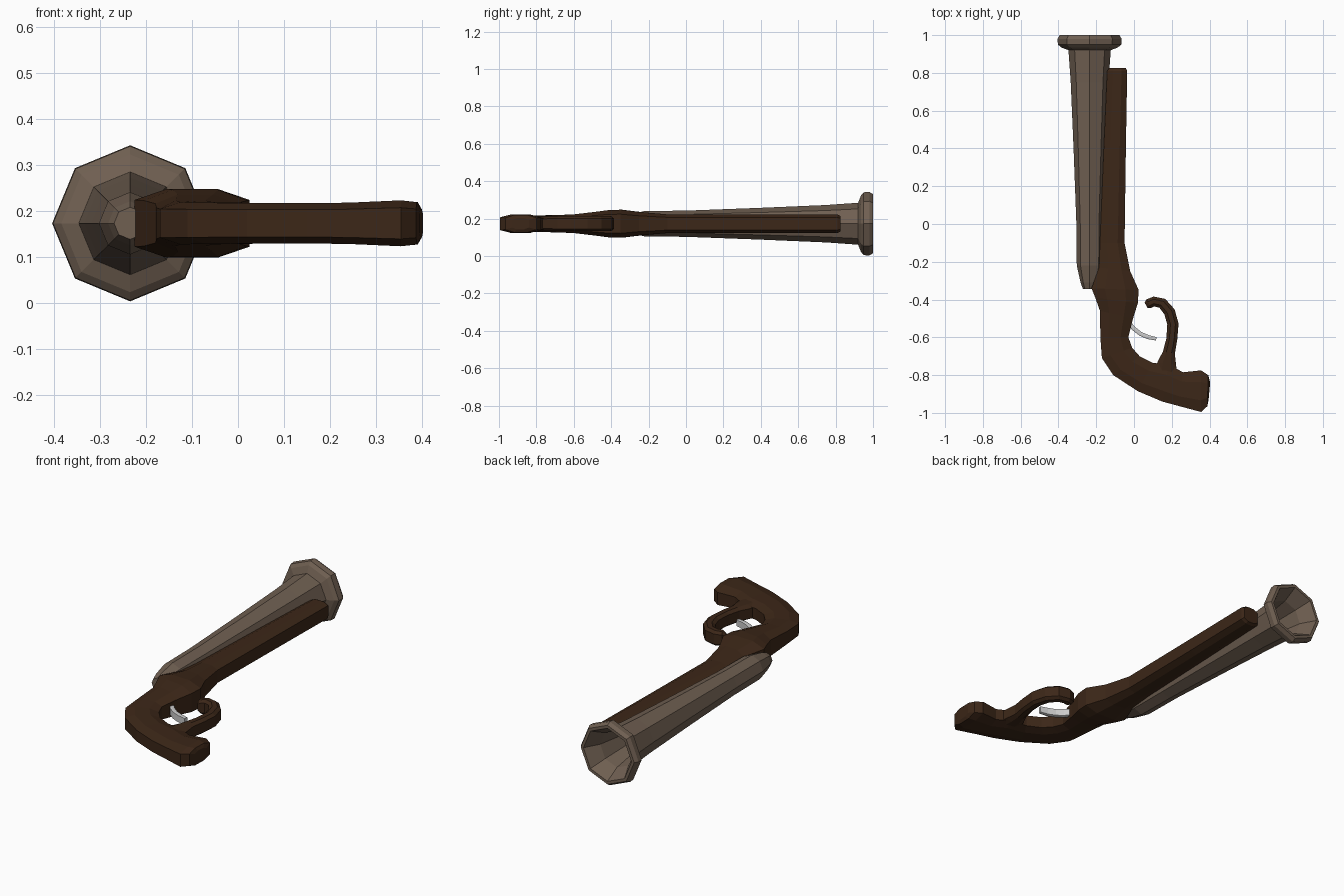
import bpy, bmesh, math

Z = 0.173  # height of the plane everything is centred on


def material(name, rgb):
    m = bpy.data.materials.new(name)
    m.diffuse_color = (*rgb, 1)
    return m


def loft(name, rings, mat, close=False):
    """Skin a list of vertex rings; cap both ends unless it closes on itself."""
    bm = bmesh.new()
    vs = [[bm.verts.new(p) for p in r] for r in rings]
    n = len(rings[0])
    pairs = list(zip(vs, vs[1:]))
    for a, b in pairs:
        for i in range(n):
            j = (i + 1) % n
            bm.faces.new((a[i], a[j], b[j], b[i]))
    bm.faces.new(vs[0])
    bm.faces.new(vs[-1])
    bmesh.ops.recalc_face_normals(bm, faces=bm.faces)
    me = bpy.data.meshes.new(name)
    bm.to_mesh(me)
    bm.free()
    me.materials.append(mat)
    ob = bpy.data.objects.new(name, me)
    bpy.context.collection.objects.link(ob)
    return ob


def section(lx, ly, rx, ry, h, side=0.68, inset=0.28):
    """Chamfered eight-sided section between a left and a right outline point."""
    shape = [(0, -side), (inset, -1), (1 - inset, -1), (1, -side),
             (1, side), (1 - inset, 1), (inset, 1), (0, side)]
    return [(lx + (rx - lx) * t, ly + (ry - ly) * t, Z + h * s) for t, s in shape]


def sweep(path, side=0.68):
    """Sections square to a path of (x, y, half width, half height)."""
    rings = []
    for i, (x, y, w, h) in enumerate(path):
        a, b = path[max(i - 1, 0)], path[min(i + 1, len(path) - 1)]
        dx, dy = b[0] - a[0], b[1] - a[1]
        d = math.hypot(dx, dy)
        nx, ny = -dy / d * w, dx / d * w
        rings.append(section(x + nx, y + ny, x - nx, y - ny, h, side))
    return rings


wood = material("dark_wood", (0.045, 0.02, 0.009))
metal = material("aged_metal", (0.16, 0.115, 0.083))
steel = material("steel", (0.6, 0.6, 0.6))

# Flared octagonal barrel: outside from breech to muzzle, then back down the bore
profile = [(-0.345, 0.035), (-0.31, 0.048), (-0.22, 0.068), (0.0, 0.07),
           (0.4, 0.085), (0.75, 0.1), (0.92, 0.112), (0.935, 0.15),
           (0.95, 0.168), (0.98, 0.17), (1.0, 0.158),
           (1.0, 0.142), (0.92, 0.098), (0.75, 0.068), (0.4, 0.05)]
rings = [[(-0.235 + r * math.cos(k * math.pi / 4), y, Z + r * math.sin(k * math.pi / 4))
          for k in range(8)] for y, r in profile]
loft("barrel", rings, metal)

# Stock: fore-end, lock swelling, wrist and curved grip
stock = [(-0.132, 0.825, -0.043, 0.825, 0.042), (-0.142, 0.81, -0.036, 0.81, 0.05),
         (-0.16, 0.4, -0.043, 0.4, 0.05), (-0.18, -0.1, -0.05, -0.1, 0.05),
         (-0.185, -0.23, -0.02, -0.25, 0.062), (-0.225, -0.34, 0.025, -0.35, 0.075),
         (-0.205, -0.39, 0.02, -0.42, 0.073), (-0.18, -0.46, -0.005, -0.5, 0.063),
         (-0.178, -0.6, -0.03, -0.6, 0.05), (-0.17, -0.71, -0.01, -0.655, 0.046),
         (-0.11, -0.8, 0.03, -0.7, 0.045), (0.02, -0.885, 0.1, -0.735, 0.044),
         (0.15, -0.94, 0.185, -0.745, 0.044), (0.235, -0.963, 0.26, -0.785, 0.045),
         (0.355, -0.995, 0.355, -0.775, 0.05), (0.388, -0.965, 0.393, -0.8, 0.046),
         (0.395, -0.93, 0.403, -0.84, 0.03)]
loft("stock", [section(*s) for s in stock], wood)

# Hooked trigger guard
guard = [(0.17, -0.80, 0.06, 0.038), (0.173, -0.74, 0.05, 0.039),
         (0.185, -0.68, 0.032, 0.04), (0.2, -0.61, 0.029, 0.04),
         (0.206, -0.53, 0.03, 0.04), (0.188, -0.465, 0.03, 0.04),
         (0.15, -0.42, 0.028, 0.04), (0.105, -0.41, 0.026, 0.04),
         (0.078, -0.422, 0.026, 0.037), (0.064, -0.43, 0.016, 0.024)]
loft("trigger_guard", sweep(guard), wood)

# Thin curved trigger
trigger = [(-0.03, -0.52, 0.011, 0.02), (0.0, -0.555, 0.011, 0.02),
           (0.035, -0.582, 0.011, 0.02), (0.075, -0.599, 0.011, 0.02),
           (0.118, -0.608, 0.009, 0.018)]
loft("trigger", sweep(trigger, side=0.9), steel)
